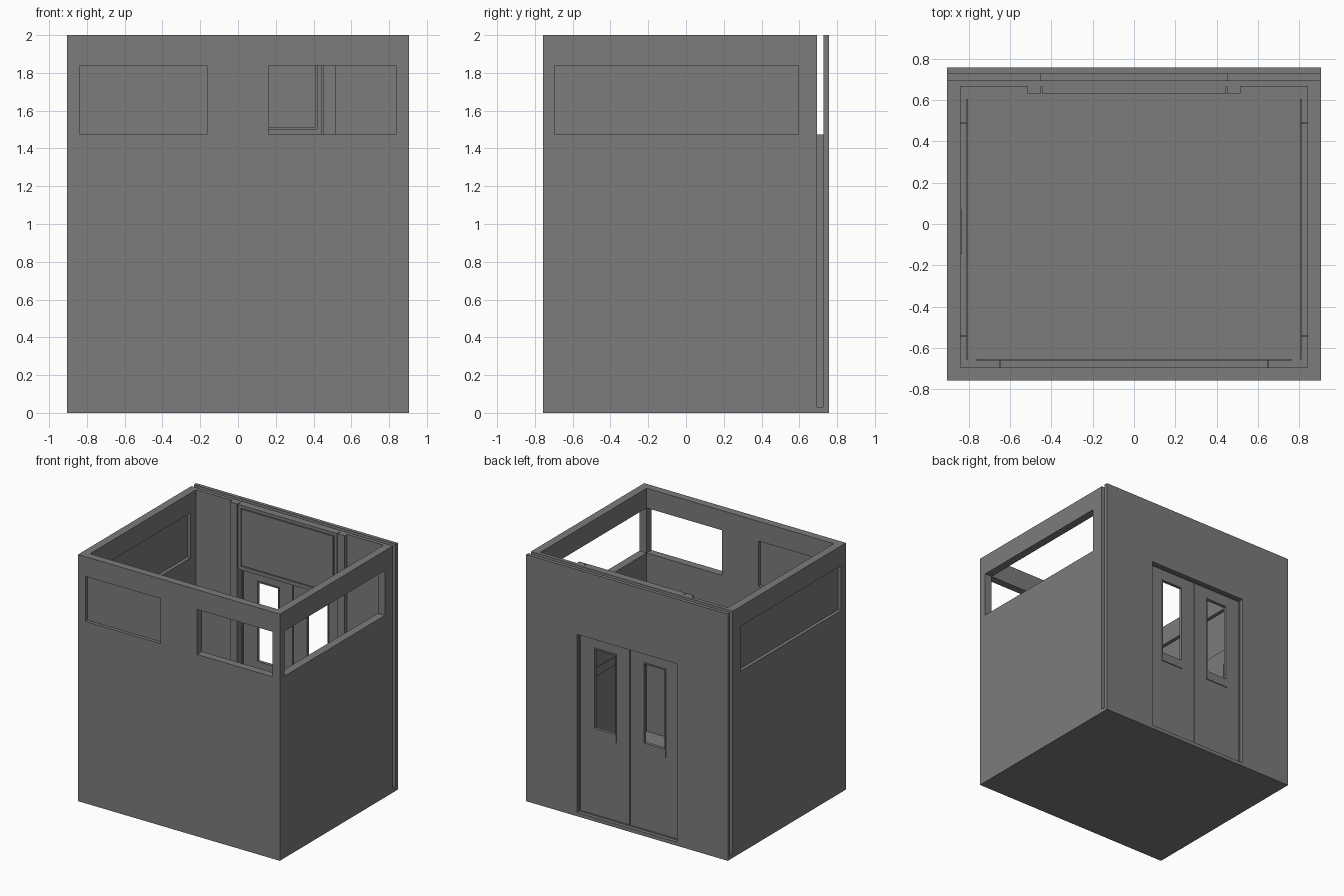
import bpy

if "Cube" in bpy.data.objects:
    bpy.data.objects.remove(bpy.data.objects["Cube"])

X, Y, H = 0.905, 0.757, 2.0      # outer half sizes and height
IX, IY0, IY1 = 0.84, -0.695, 0.664  # cabin interior
G0, G1 = 0.694, 0.728            # door slot
PY = 0.632                       # face of inner posts and header
FLOOR = 0.03
WZ0, WZ1 = 1.475, 1.84           # window band

steel = bpy.data.materials.new("dark_grey")
steel.diffuse_color = (0.2, 0.2, 0.2, 1)
steel.use_nodes = True
steel.node_tree.nodes["Principled BSDF"].inputs["Base Color"].default_value = steel.diffuse_color


def box(name, x0, x1, y0, y1, z0, z1):
    x0, x1 = sorted((x0, x1))
    bpy.ops.mesh.primitive_cube_add(size=1, location=((x0 + x1) / 2, (y0 + y1) / 2, (z0 + z1) / 2))
    o = bpy.context.object
    o.name = name
    o.scale = (x1 - x0, y1 - y0, z1 - z0)
    bpy.ops.object.transform_apply(location=False, rotation=False, scale=True)
    o.data.materials.append(steel)
    return o


def cut(target, *bounds):
    c = box("cutter", *bounds)
    c.hide_render = True
    m = target.modifiers.new("cut", 'BOOLEAN')
    m.operation = 'DIFFERENCE'
    m.solver = 'EXACT'
    m.object = c
    bpy.context.view_layer.objects.active = target
    bpy.ops.object.modifier_apply(modifier=m.name)
    bpy.data.objects.remove(c, do_unlink=True)


# Cabin shell: floor, walls, door slot, openings
shell = box("cabin_shell", -X, X, -Y, Y, 0, H)
cut(shell, -IX, IX, IY0, IY1, FLOOR, H + 0.2)
cut(shell, -X - 0.2, X + 0.2, G0, G1, FLOOR, H + 0.2)
cut(shell, -0.45, 0.45, IY1 - 0.1, Y + 0.2, FLOOR, WZ0)
for s in (-1, 1):
    cut(shell, s * 0.163, s * 0.84, -Y - 0.2, IY0 + 0.1, WZ0, WZ1)
    cut(shell, s * (X + 0.2), s * (IX - 0.1), IY0, 0.592, WZ0, WZ1)

# Solid panes in the left-hand windows
box("left_front_pane", -0.84, -0.163, -0.73, -0.72, WZ0, WZ1)
box("left_side_pane", -0.878, -0.868, IY0, 0.592, WZ0, WZ1)

# Thin door frame filling the slot
frame = box("door_frame", -0.452, 0.452, G0, G1, FLOOR, WZ0)
cut(frame, -0.446, 0.446, 0.5, 0.9, FLOOR + 0.004, WZ0 - 0.006)

for s, side in ((-1, "left"), (1, "right")):
    # Thin sliding door leaf with window and raised surround
    door = box(side + "_door", s * 0.003, s * 0.447, 0.705, 0.717, FLOOR, WZ0 - 0.004)
    rim = box(side + "_door_window_frame", s * 0.122, s * 0.322, 0.698, 0.724, 0.665, 1.385)
    for o in (door, rim):
        cut(o, s * 0.13, s * 0.315, 0.5, 0.9, 0.735, 1.375)
    # Inner door posts
    box(side + "_door_post", s * 0.45, s * 0.515, PY, IY1 + 0.002, FLOOR, H)
    # Side handrail and brackets
    box(side + "_handrail", s * 0.803, s * 0.81, -0.655, 0.605, 0.75, 0.82)
    for y in (-0.54, 0.49):
        box(side + "_rail_bracket", s * 0.808, s * 0.841, y - 0.004, y + 0.004, 0.77, 0.8)
    box(side + "_front_rail_bracket", s * 0.646, s * 0.654, -0.696, -0.658, 0.77, 0.8)

# Header over the doors with a grooved panel
header = box("door_header", -0.444, 0.444, PY, IY1 + 0.002, WZ0, H)
cut(header, -0.417, 0.417, PY - 0.1, PY + 0.012, 1.504, 1.975)
box("header_panel", -0.41, 0.41, PY, PY + 0.013, 1.511, 1.968)

# Front handrail and control plate
box("front_handrail", -0.765, 0.765, -0.66, -0.653, 0.75, 0.82)
box("control_plate", -0.841, -0.835, -0.145, 0.07, 0.95, 1.35)
